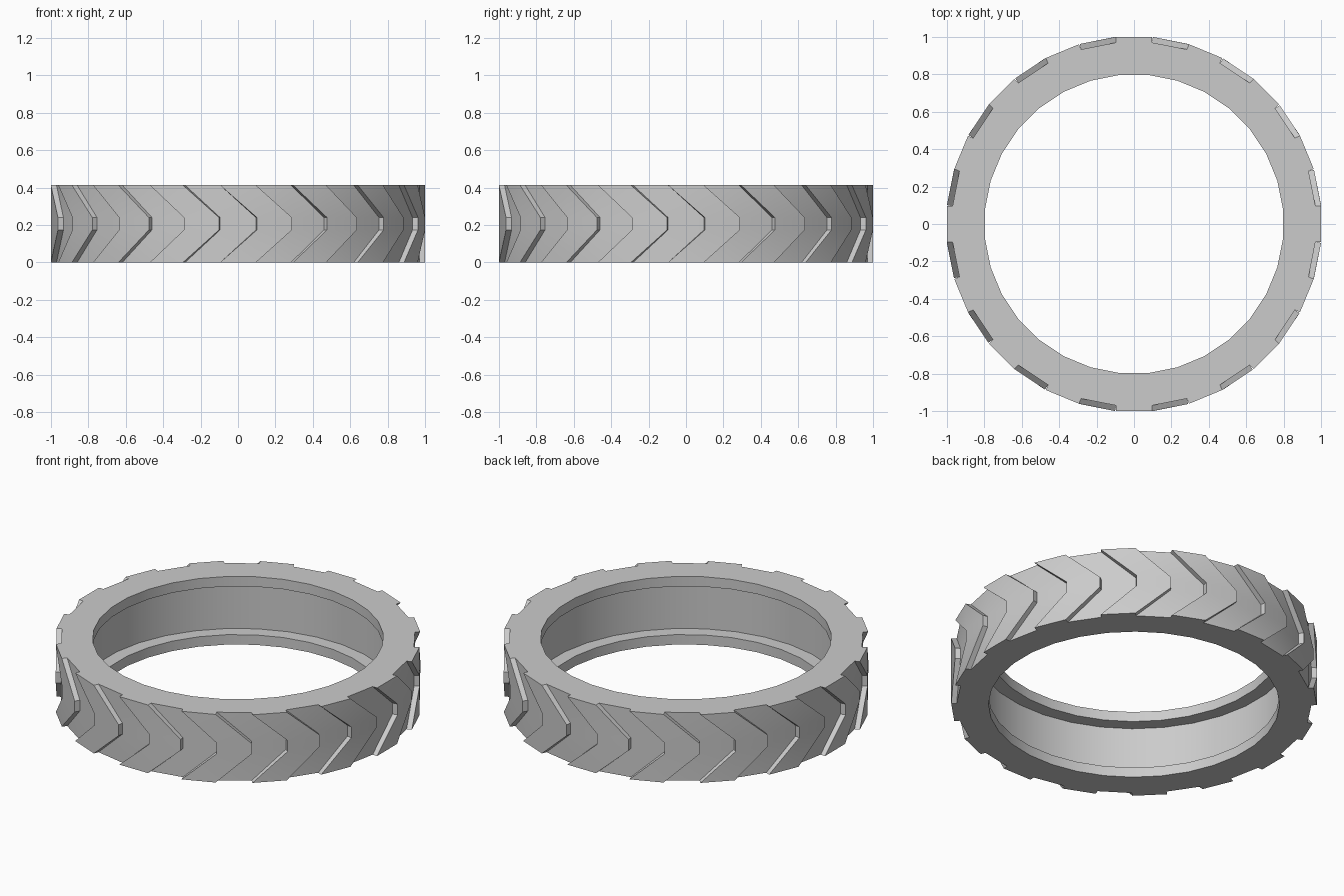
import bpy, bmesh, math
from mathutils import Vector

cube = bpy.data.objects.get("Cube")
if cube:
    bpy.data.objects.remove(cube, do_unlink=True)

SIDES = 32
STEP = 2 * math.pi / SIDES
LUG = 0.03                                   # lug depth
HEIGHT = 0.413
OUTER = (1 - LUG) / math.cos(STEP / 2)       # groove floor radius
ROWS = [(0, 0), (0.174, 1), (0.24, 1), (HEIGHT, 0)]   # height, chevron shift
RIM = [(0.8, 0), (0.8, 0.06), (0.88, 0.06),
       (0.88, HEIGHT - 0.06), (0.8, HEIGHT - 0.06), (0.8, HEIGHT)]

rubber = bpy.data.materials.new("grey rubber")
rubber.use_nodes = True
grey = (0.6, 0.6, 0.6, 1)
rubber.diffuse_color = grey
rubber.node_tree.nodes["Principled BSDF"].inputs["Base Color"].default_value = grey

bm = bmesh.new()


def polar(radius, angle, z):
    return Vector((radius * math.cos(angle), radius * math.sin(angle), z))


def ring(radius, z, shift=0):
    return [bm.verts.new(polar(radius, (i + shift - 0.5) * STEP, z))
            for i in range(SIDES)]


def bridge(a, b):
    for i in range(SIDES):
        j = (i + 1) % SIDES
        bm.faces.new((a[i], a[j], b[j], b[i]))


def tread_strip(left, right):
    """Surface between two chevron edges, folded along vertical lines."""
    bm.faces.new((left[0], right[0], left[1]))
    bm.faces.new((right[0], right[1], left[1]))
    bm.faces.new((left[1], right[1], right[2], left[2]))
    bm.faces.new((left[2], right[2], right[3]))
    bm.faces.new((left[2], right[3], left[3]))


# Inner rim with a recessed channel, and the flat sidewalls
inner = [ring(r, z) for r, z in RIM]
outer = [ring(OUTER, z, s) for z, s in ROWS]
for a, b in zip(inner, inner[1:]):
    bridge(a, b)
bridge(inner[0], outer[0])
bridge(inner[-1], outer[-1])

# Tread: raised chevron lugs alternating with grooves
for i in range(SIDES):
    j = (i + 1) % SIDES
    left = [row[i] for row in outer]
    right = [row[j] for row in outer]
    if i % 2:
        tread_strip(left, right)
        continue
    raised = []
    for edge in (left, right):
        raised.append([bm.verts.new(v.co + polar(LUG, (i + s) * STEP, 0))
                       for v, (z, s) in zip(edge, ROWS)])
        top = raised[-1]
        for k in range(3):
            bm.faces.new((edge[k], edge[k + 1], top[k + 1], top[k]))
    tread_strip(*raised)
    for k in (0, 3):
        bm.faces.new((left[k], right[k], raised[1][k], raised[0][k]))

bmesh.ops.recalc_face_normals(bm, faces=bm.faces)
mesh = bpy.data.meshes.new("tyre")
bm.to_mesh(mesh)
bm.free()
mesh.materials.append(rubber)
tyre = bpy.data.objects.new("tyre", mesh)
bpy.context.collection.objects.link(tyre)

bpy.ops.object.select_all(action='DESELECT')
tyre.select_set(True)
bpy.context.view_layer.objects.active = tyre
bpy.ops.object.shade_smooth_by_angle(angle=math.radians(30))
